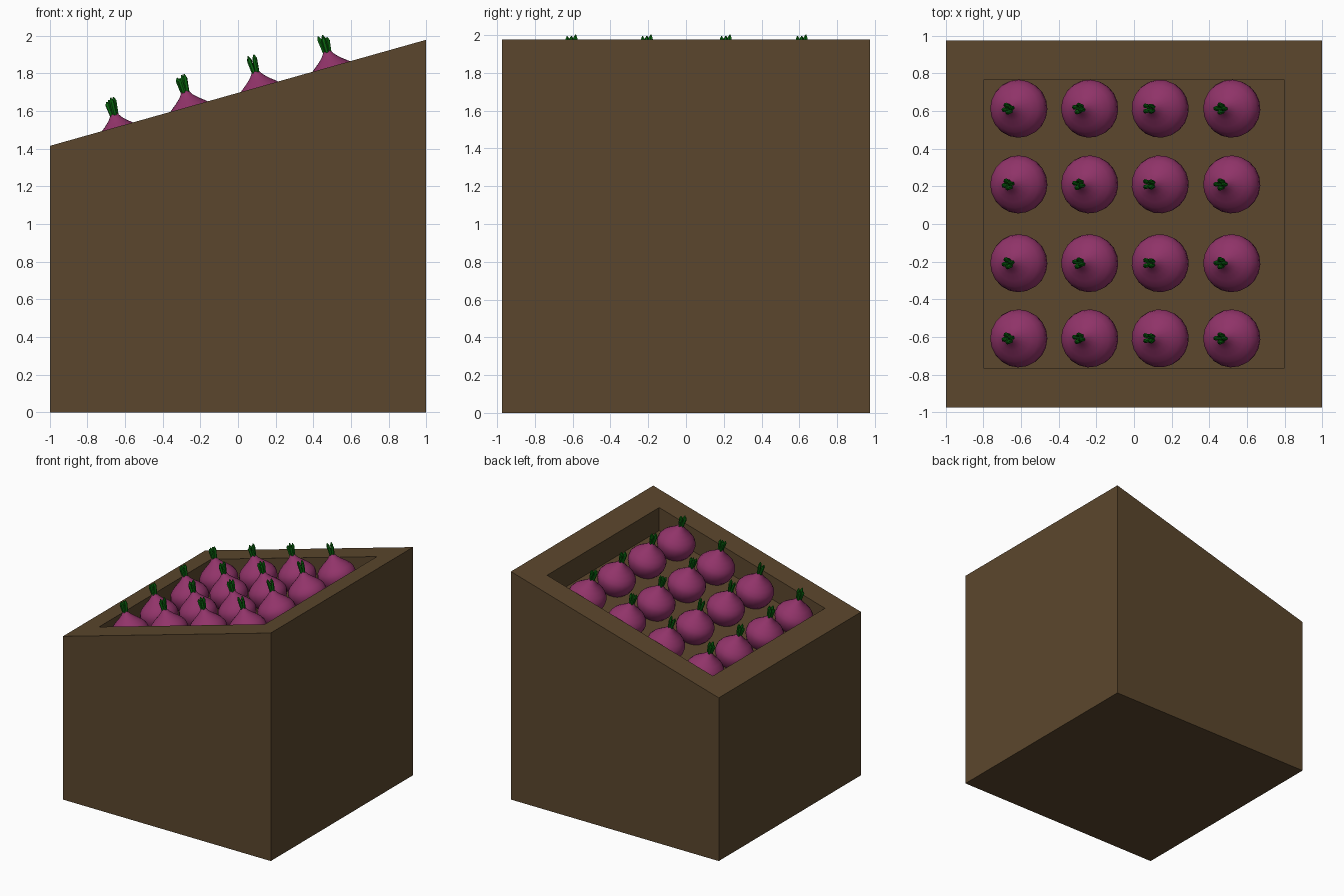
import bpy, bmesh, math, random
from mathutils import Matrix, Vector

if "Cube" in bpy.data.objects:
    bpy.data.objects.remove(bpy.data.objects["Cube"])

random.seed(4)


def material(name, rgb):
    m = bpy.data.materials.new(name)
    m.diffuse_color = (*rgb, 1)
    m.use_nodes = True
    m.node_tree.nodes["Principled BSDF"].inputs["Base Color"].default_value = m.diffuse_color
    return m


BROWN = material("brown wood", (0.105, 0.062, 0.026))
PURPLE = material("purple skin", (0.285, 0.034, 0.143))
GREEN = material("green stalk", (0.003, 0.15, 0.005))

HX, HY = 0.997, 0.975          # half sizes of the crate
Z_LOW, Z_HIGH = 1.415, 1.977   # rim height at left and right
SLOPE = (Z_HIGH - Z_LOW) / (2 * HX)
DEPTH = 0.2                    # recess depth


def rim(x):
    return Z_LOW + (x + HX) * SLOPE


def finish(bm, name, mat, smooth=None):
    bmesh.ops.recalc_face_normals(bm, faces=bm.faces)
    me = bpy.data.meshes.new(name)
    bm.to_mesh(me)
    bm.free()
    me.materials.append(mat)
    ob = bpy.data.objects.new(name, me)
    bpy.context.collection.objects.link(ob)
    if smooth:
        bpy.ops.object.select_all(action='DESELECT')
        ob.select_set(True)
        bpy.context.view_layer.objects.active = ob
        bpy.ops.object.shade_smooth_by_angle(angle=math.radians(smooth))
    return ob


# crate with sloping rim and recess: four loops bridged from base to recess floor
bm = bmesh.new()


def loop(hx, hy, zf):
    return [bm.verts.new((sx * hx, sy * hy, zf(sx * hx)))
            for sx, sy in ((-1, -1), (1, -1), (1, 1), (-1, 1))]


loops = [loop(HX, HY, lambda x: 0),
         loop(HX, HY, rim),
         loop(0.795, 0.768, rim),
         loop(0.795, 0.768, lambda x: rim(x) - DEPTH)]
for a, b in zip(loops, loops[1:]):
    for i in range(4):
        j = (i + 1) % 4
        bm.faces.new((a[i], a[j], b[j], b[i]))
bm.faces.new(loops[0][::-1])
bm.faces.new(loops[-1])
finish(bm, "crate", BROWN)

# bulb profile (radius, height along its axis from the widest ring)
PROFILE = [(0.055, -0.138), (0.1, -0.112), (0.134, -0.072), (0.15, -0.03),
           (0.154, 0.005), (0.147, 0.035), (0.126, 0.066), (0.095, 0.094),
           (0.062, 0.12), (0.036, 0.145), (0.018, 0.172)]
SEG = 20


def add_bulb(bm, mat):
    rings = [[bm.verts.new(mat @ Vector((r * math.cos(2 * math.pi * k / SEG),
                                         r * math.sin(2 * math.pi * k / SEG), z)))
              for k in range(SEG)] for r, z in PROFILE]
    for a, b in zip(rings, rings[1:]):
        for k in range(SEG):
            n = (k + 1) % SEG
            bm.faces.new((a[k], a[n], b[n], b[k]))
    bm.faces.new(rings[0][::-1])
    bm.faces.new(rings[-1])


def add_stalk(bm, mat, length):
    # thin six-sided stalk with a short pointed tip
    h = length * 0.8
    bmesh.ops.create_cone(bm, cap_ends=True, segments=6, radius1=0.011, radius2=0.013,
                          depth=h, matrix=mat @ Matrix.Translation((0, 0, h / 2)))
    bmesh.ops.create_cone(bm, cap_ends=True, segments=6, radius1=0.013, radius2=0.003,
                          depth=length - h,
                          matrix=mat @ Matrix.Translation((0, 0, (h + length) / 2)))


# four by four grid of bulbs, tilted square to the slope
tilt = Matrix.Rotation(-math.atan(SLOPE), 4, 'Y')
for col, x in enumerate((-0.612, -0.236, 0.138, 0.518)):
    spin = Matrix.Rotation((0.3, 1.2, 2.3, 3.1)[col], 4, 'Z')
    drop = 0.105 if col == 0 else 0.09
    for row, y in enumerate((-0.607, -0.208, 0.21, 0.612)):
        base = Matrix.Translation((x, y, rim(x) - drop)) @ tilt
        bm = bmesh.new()
        add_bulb(bm, base @ spin)
        finish(bm, f"bulb_{col}_{row}", PURPLE, 40)
        bm = bmesh.new()
        for k in range(4):
            lean = Matrix.Rotation(math.radians(6), 4, 'Y')
            turn = Matrix.Rotation(k * math.pi / 2, 4, 'Z')
            foot = Matrix.Translation((0.012, 0, 0.155))
            add_stalk(bm, base @ spin @ turn @ foot @ lean, 0.105 - 0.008 * (k % 3))
        finish(bm, f"stalks_{col}_{row}", GREEN)
